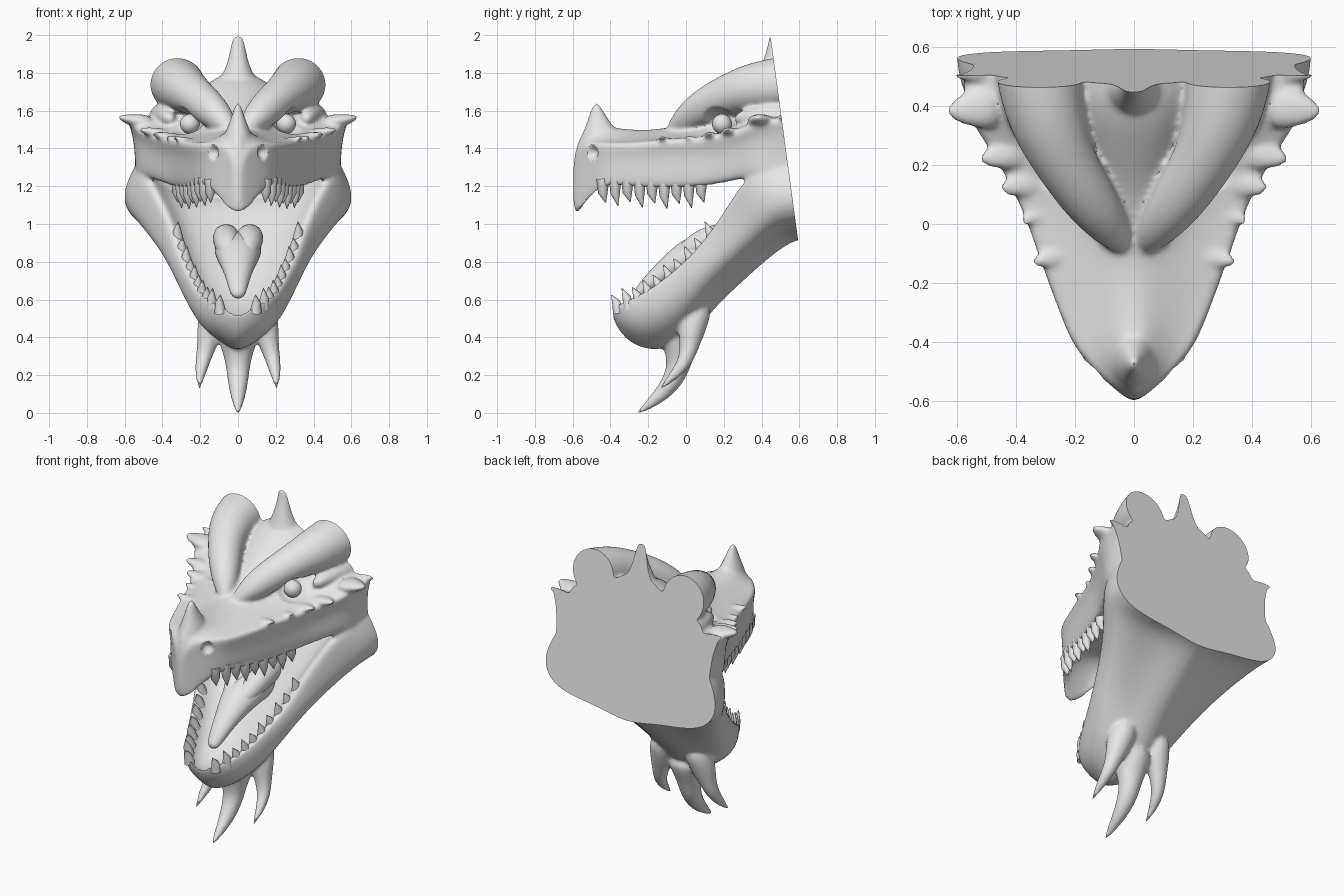
import bpy, bmesh, math
from mathutils import Vector

if "Cube" in bpy.data.objects:
    bpy.data.objects.remove(bpy.data.objects["Cube"])

grey = bpy.data.materials.new("plain_grey")
grey.use_nodes = True
grey.diffuse_color = (0.8, 0.8, 0.8, 1)
grey.node_tree.nodes["Principled BSDF"].inputs["Base Color"].default_value = (0.8, 0.8, 0.8, 1)


def loft(bm, rings):
    """Closed skin over a row of point rings."""
    rows = [[bm.verts.new(p) for p in ring] for ring in rings]
    n = len(rows[0])
    faces = [bm.faces.new(rows[0]), bm.faces.new(rows[-1])]
    for a, b in zip(rows, rows[1:]):
        for i in range(n):
            j = (i + 1) % n
            faces.append(bm.faces.new((a[i], a[j], b[j], b[i])))
    bmesh.ops.recalc_face_normals(bm, faces=faces)


def tube(bm, path, radii, sides=10, flat=1.0):
    """Round tapering limb along a path."""
    pts = [Vector(p) for p in path]
    rings = []
    for i, p in enumerate(pts):
        t = (pts[min(i + 1, len(pts) - 1)] - pts[max(i - 1, 0)]).normalized()
        ref = Vector((0, 0, 1)) if abs(t.x) > 0.8 else Vector((1, 0, 0))
        u = t.cross(ref).normalized()
        v = t.cross(u)
        angles = [2 * math.pi * k / sides for k in range(sides)]
        rings.append([p + radii[i] * (u * math.cos(a) * flat + v * math.sin(a)) for a in angles])
    loft(bm, rings)


def tube_pair(bm, path, radii, **kw):
    for s in (-1, 1):
        tube(bm, [(s * x, y, z) for x, y, z in path], radii, **kw)


def mirrored(half):
    return half + [(-x, y, z) for x, y, z in half[-2:0:-1]]


def clamp(v, low=0, high=1):
    return max(low, min(high, v))


def sample(table, v):
    """Interpolate a station table by its first column."""
    for a, b in zip(table, table[1:]):
        if a[0] <= v <= b[0]:
            f = (v - a[0]) / (b[0] - a[0])
            return [p + (q - p) * f for p, q in zip(a, b)]
    return list(table[-1])


def make_object(name, bm):
    mesh = bpy.data.meshes.new(name)
    bm.to_mesh(mesh)
    bm.free()
    mesh.materials.append(grey)
    obj = bpy.data.objects.new(name, mesh)
    bpy.context.collection.objects.link(obj)
    return obj


def smooth(obj, angle=40):
    bpy.ops.object.select_all(action='DESELECT')
    obj.select_set(True)
    bpy.context.view_layer.objects.active = obj
    bpy.ops.object.shade_smooth_by_angle(angle=math.radians(angle))


# Upper skull stations: y, half width, crown, ridge, lip
skull = [(-.60, .015, 1.36, 1.32, 1.07), (-.56, .065, 1.48, 1.42, 1.08),
         (-.50, .13, 1.54, 1.43, 1.16), (-.42, .20, 1.52, 1.43, 1.21),
         (-.30, .25, 1.50, 1.43, 1.20), (-.10, .32, 1.50, 1.45, 1.19),
         (.10, .39, 1.58, 1.46, 1.20), (.25, .48, 1.69, 1.49, 1.23),
         (.34, .54, 1.75, 1.53, 1.25), (.40, .56, 1.78, 1.55, 1.22),
         (.47, .57, 1.81, 1.56, 1.03), (.75, .57, 1.82, 1.57, .97)]
# Lower jaw stations: rim y, rim z, keel y, keel z, half width
jaw = [(-.40, .55, -.38, .47, .05), (-.36, .57, -.30, .36, .14),
       (-.22, .62, -.15, .31, .22), (-.08, .72, .04, .39, .28),
       (.05, .84, .14, .54, .34), (.15, .97, .30, .68, .39),
       (.25, 1.12, .44, .80, .47), (.34, 1.26, .56, .89, .56),
       (.52, 1.32, .62, .92, .59), (.75, 1.32, .78, .95, .58)]
front_section = [(0, 1.04), (.42, .86), (.86, .62), (1.04, .32), (1, .02),
                 (.93, -.06), (.82, -.02), (.62, .3), (0, .42)]

hide = bmesh.new()
rings = []
for y, w, top, ridge, lip in skull:
    rise = .1 * clamp((y + .54) / .12, -.3)
    socket = .3 - .22 * clamp(1 - abs(y - .17) / .2)
    half = [(0, y, top), (.2 * w, y, top - .01), (.5 * w, y, ridge + socket * (top - ridge)),
            (.85 * w, y, ridge), (1.06 * w, y, ridge), (.98 * w, y, ridge - .06),
            (.95 * w, y, (ridge + lip) / 2), (.95 * w, y, lip), (.82 * w, y, lip - .01),
            (.65 * w, y, lip + .7 * rise), (0, y, lip + rise)]
    rings.append(mirrored(half))
loft(hide, rings)

# Cheeks widen toward the neck and leave a narrow keel between them
rings = []
for ry, rz, ky, kz, w in jaw:
    c = clamp((ry - .02) / .2)
    low = .74 + .14 * clamp((ry - .3) / .2)
    cheek_section = [(0, 1.03), (.38, low + .05), (.88, low), (1.08, .5), (.97, .1),
                     (.91, -.06), (.82, -.02), (.62, .3), (0, .42)]
    section = [(a[0] + (b[0] - a[0]) * c, a[1] + (b[1] - a[1]) * c)
               for a, b in zip(front_section, cheek_section)]
    rings.append(mirrored([(x * w, ry + (ky - ry) * f, rz + (kz - rz) * f) for x, f in section]))
loft(hide, rings)

# Heavy brows and the shelf behind the eyes
tube_pair(hide, [(.02, -.10, 1.47), (.075, -.02, 1.54), (.15, .08, 1.615), (.23, .20, 1.68),
                 (.29, .33, 1.72), (.32, .47, 1.735), (.34, .65, 1.76)],
          [.02, .075, .10, .11, .135, .155, .155])
tube_pair(hide, [(.35, .25, 1.55), (.39, .36, 1.58), (.44, .65, 1.58)], [.03, .055, .06])

# Crest spike, nose horn and chin horns
tube(hide, [(0, .47, 1.70), (0, .465, 1.79), (0, .46, 1.85), (0, .47, 1.92), (0, .48, 1.995),
            (0, .48, 2.0)], [.14, .09, .06, .045, .04, .04])
tube(hide, [(0, -.455, 1.42), (0, -.46, 1.51), (0, -.472, 1.58), (0, -.475, 1.645)],
     [.10, .06, .033, .012], flat=1.35)
tube(hide, [(0, .0, .50), (0, -.03, .38), (0, -.035, .29), (0, -.05, .20), (0, -.13, .09),
            (0, -.27, -.01)], [.13, .11, .075, .062, .045, .008])
tube_pair(hide, [(.11, .08, .60), (.14, .03, .46), (.165, .02, .36), (.185, -.0, .28),
                 (.20, -.05, .21), (.205, -.145, .12)], [.08, .085, .055, .043, .032, .006])

# Broad flat spikes along the cheek ridge
for y, size in [(-.12, .035), (.02, .025), (.13, .05), (.23, .06), (.39, .085), (.52, .05)]:
    _, w, _, ridge, _ = sample(skull, y)
    tube_pair(hide, [(w - .10, y + .02, ridge - .015), (w - .01, y, ridge),
                     (w + size, y - .01, ridge + .25 * size)],
              [size * .6, size * .5, .01], sides=8, flat=1.9)

cage = make_object("head_cage", hide)
cage.modifiers.new("round", 'SUBSURF').levels = 2
remesh = cage.modifiers.new("blend", 'REMESH')
remesh.mode = 'VOXEL'
remesh.voxel_size = .011
relax = cage.modifiers.new("relax", 'SMOOTH')
relax.factor = .5
relax.iterations = 8
evaluated = cage.evaluated_get(bpy.context.evaluated_depsgraph_get())
blended = bpy.data.meshes.new_from_object(evaluated)
head = bmesh.new()
head.from_mesh(blended)
bpy.data.objects.remove(cage)


def dent(center, radius, depth):
    head.normal_update()
    moves = []
    for v in head.verts:
        d = (Vector((abs(v.co.x), v.co.y, v.co.z)) - Vector(center)).length / radius
        if d < 1:
            moves.append((v, v.normal * depth * (1 - d * d)))
    for v, move in moves:
        v.co -= move


# Nostrils and eye sockets
dent((.115, -.48, 1.38), .045, .04)
dent((.27, .17, 1.54), .09, .03)

# Flat cut at the neck
cut = bmesh.ops.bisect_plane(head, geom=head.verts[:] + head.edges[:] + head.faces[:],
                             plane_co=(0, .59, .94), plane_no=(0, 1, .135), clear_outer=True)
rim = [e for e in cut["geom_cut"] if isinstance(e, bmesh.types.BMEdge)]
bmesh.ops.triangle_fill(head, edges=rim, use_beauty=True, normal=(0, 1, .135))
bmesh.ops.recalc_face_normals(head, faces=head.faces[:])
smooth(make_object("head", head))

# Upper teeth hang from the lip
bm = bmesh.new()
for i in range(9):
    y = -.44 + .065 * i
    _, w, _, _, lip = sample(skull, y)
    x, size = .87 * w - .015, .085 + .025 * (i % 2)
    tube_pair(bm, [(x, y, lip + .04), (x + .005, y, lip - .4 * size), (x, y + .015, lip - size)],
              [.034, .025, .002], sides=8)
smooth(make_object("upper_teeth", bm), 60)

# Lower teeth stand on the jaw rim
bm = bmesh.new()
for i in range(10):
    y = -.37 + .055 * i
    _, z, _, _, w = sample(jaw, y)
    x, size = .86 * w - .008, .075 if i % 2 else .06
    tube_pair(bm, [(x, y + .015, z - .035), (x + .005, y, z + .35 * size),
                   (x, y - .025, z + size)], [.032, .022, .002], sides=8)
smooth(make_object("lower_teeth", bm), 60)

# Tongue with two lobes at its root
bm = bmesh.new()
tube(bm, [(0, .30, .86), (0, .15, .87), (0, .02, .84), (0, -.10, .76), (0, -.20, .68), (0, -.27, .61)],
     [.11, .13, .12, .08, .055, .035], sides=16, flat=.8)
tube_pair(bm, [(.06, .34, .92), (.065, .20, .945), (.06, .06, .90), (.03, -.08, .79)],
          [.05, .075, .075, .03], sides=12)
tongue = make_object("tongue", bm)
tongue.modifiers.new("round", 'SUBSURF').levels = 2
smooth(tongue)

# Eyes
for side, s in (("left", 1), ("right", -1)):
    bm = bmesh.new()
    bmesh.ops.create_uvsphere(bm, u_segments=24, v_segments=16, radius=.052)
    bmesh.ops.translate(bm, verts=bm.verts[:], vec=(s * .255, .19, 1.53))
    smooth(make_object(side + "_eye", bm))
